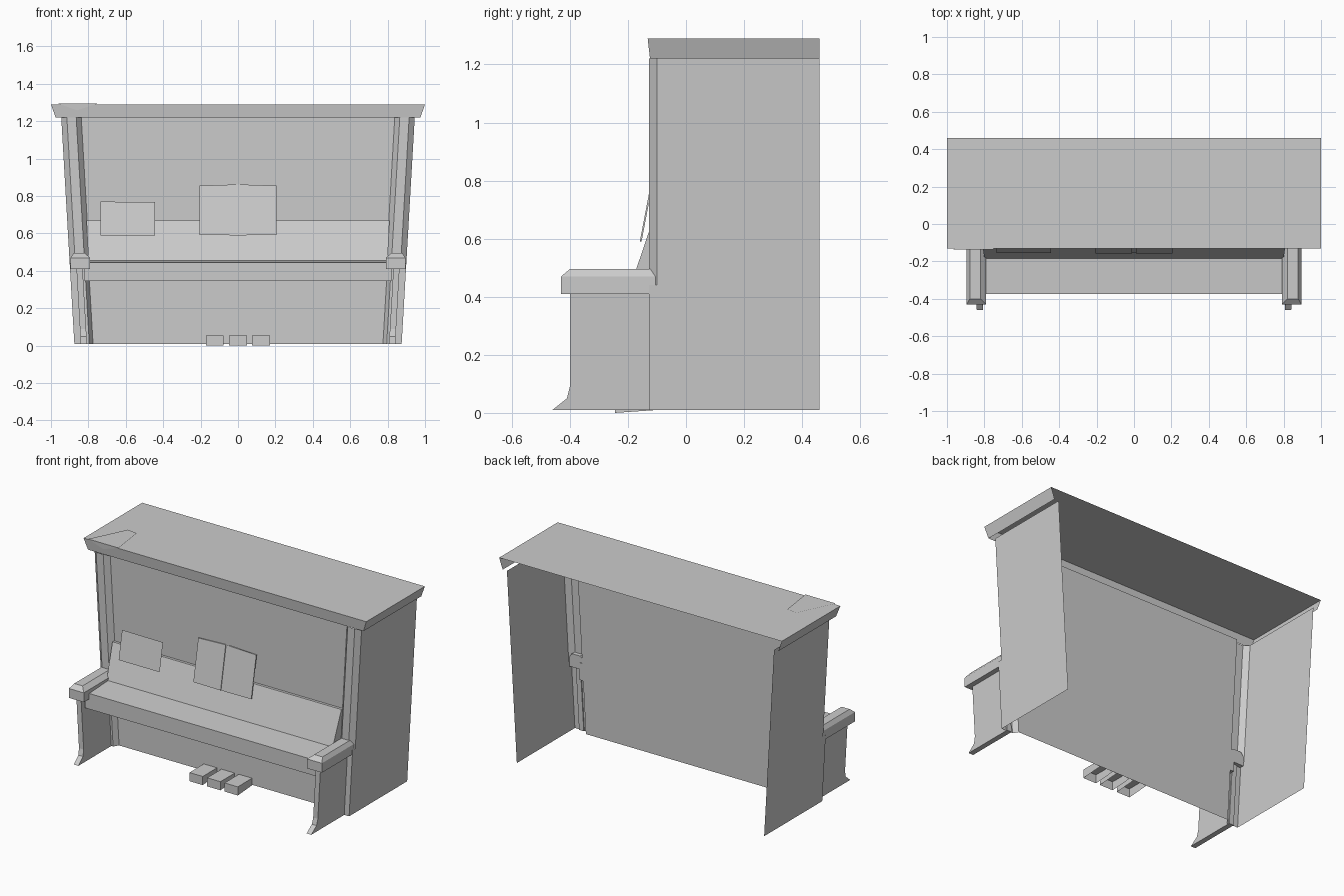
import bpy, math
from mathutils import Matrix, Vector

if "Cube" in bpy.data.objects:
    bpy.data.objects.remove(bpy.data.objects["Cube"])


def mesh(name, verts, faces, mirror=False):
    me = bpy.data.meshes.new(name)
    me.from_pydata(verts, [], faces)
    me.update()
    ob = bpy.data.objects.new(name, me)
    bpy.context.collection.objects.link(ob)
    if mirror:
        ob.modifiers.new("mirror", 'MIRROR').use_mirror_merge = False
    return ob


def loft(name, a, b, closed=True, caps=True, mirror=False):
    """Bridge two matching point loops."""
    n = len(a)
    faces = [(i, (i + 1) % n, (i + 1) % n + n, i + n) for i in range(n if closed else n - 1)]
    if caps:
        faces += [tuple(range(n))[::-1], tuple(range(n, 2 * n))]
    return mesh(name, list(a) + list(b), faces, mirror)


def rect(x0, x1, y0, y1, z):
    return [(x0, y0, z), (x1, y0, z), (x1, y1, z), (x0, y1, z)]


def wall_x(z):
    # side walls lean outward towards the top
    return 0.875 + 0.07 * (z - 0.01) / 1.21


# Side walls with the front pilaster wrapped into the same open profile
def side(name, profile, z0, z1):
    rings = [[(wall_x(z) - d, y, z) for d, y in profile] for z in (z0, z1)]
    loft(name, *rings, closed=False, caps=False, mirror=True)


side("upper_side", [(0, .46), (0, -.10), (.03, -.127), (.08, -.127), (.107, -.095)], .44, 1.22)
side("lower_side", [(0, .46), (0, -.127), (.08, -.127), (.10, -.095)], .01, .44)

# Front panels, single sheets seen from the open back
for name, z0, z1 in (("lower_panel", .01, .49), ("upper_panel", .49, 1.22)):
    a, b = wall_x(z0) - .10, wall_x(z1) - .10
    mesh(name, [(-a, -.095, z0), (a, -.095, z0), (b, -.095, z1), (-b, -.095, z1)], [(0, 1, 2, 3)])

# Lid: top with sloping front and ends, open below and behind
t = rect(-1, 1, -.132, .46, 1.29)
b = rect(-.975, .975, -.124, .46, 1.22)
mesh("lid", b + t, [(4, 5, 6, 7), (0, 1, 5, 4), (1, 2, 6, 5), (3, 0, 4, 7)])

# Key bed and sloping fallboard
bed = [(-.095, .345), (-.375, .345), (-.375, .445), (-.185, .455), (-.095, .455)]
loft("key_bed", *[[(x, y, z) for y, z in bed] for x in (-.82, .82)])
fall = [(-.095, .455), (-.185, .455), (-.112, .67), (-.095, .67)]
loft("fallboard", *[[(x * (.80 if z < .5 else .81), y, z) for y, z in fall] for x in (-1, 1)])

# Arm rests with chamfered tops
loft("arm_block", rect(.79, .895, -.43, -.10, .41), rect(.79, .895, -.43, -.10, .47), mirror=True)
loft("arm_top", rect(.79, .895, -.43, -.10, .47), rect(.82, .878, -.40, -.10, .495), mirror=True)

# Front legs with flared feet, leaning like the side walls
leg = [(-.12, .01), (-.46, .01), (-.41, .05), (-.40, .09), (-.40, .41), (-.12, .41)]
loft("front_leg", *[[(x + .023 * z / .4, y, z) for y, z in leg] for x in (.807, .84)], mirror=True)

# Pedals, hollow underneath
for x in (-.125, 0, .123):
    lo = rect(x - .047, x + .047, -.245, -.10, 0)
    lo[2], lo[3] = [(p[0], p[1], .01) for p in lo[2:]]
    hi = rect(x - .047, x + .047, -.245, -.10, .055)
    mesh("pedal", lo + hi, [(4, 5, 6, 7), (0, 1, 5, 4), (1, 2, 6, 5), (3, 0, 4, 7)])


# Music leaning on the fallboard
def lean(z, off=0):
    return -.156 + (z - .59) * .19 - off


def sheet(name, pts, off=0):
    mesh(name, [(x, lean(z, off), z) for x, z in pts], [(0, 1, 2, 3)])


sheet("loose_sheet", [(-.735, .59), (-.445, .59), (-.445, .768), (-.735, .77)])
for s in (-1, 1):
    outline = [(.012 * s, .59), (.205 * s, .592), (.205 * s, .855), (.012 * s, .862)]
    loft("book_page", [(x, lean(z, .003), z) for x, z in outline],
         [(x, lean(z, -.003), z) for x, z in outline])
sheet("book_spine", [(-.012, .59), (.012, .59), (.012, .862), (-.012, .862)], -.002)

# Papers lying on the lid
for x, y, ang, z in ((.592, .163, 15, 1.2915), (.575, .18, -12, 1.291)):
    m = Matrix.Translation((x, y, z)) @ Matrix.Rotation(math.radians(ang), 4, 'Z')
    mesh("lid_paper", [m @ Vector(p) for p in rect(-.095, .095, -.132, .132, 0)], [(0, 1, 2, 3)])

# Small cloth folded over the front left edge of the lid
mesh("cloth", [(-.965, -.136, 1.295), (-.75, -.136, 1.295), (-.78, .09, 1.295),
               (-.85, .10, 1.295), (-.86, -.134, 1.258)], [(0, 1, 2, 3), (0, 4, 1)])
